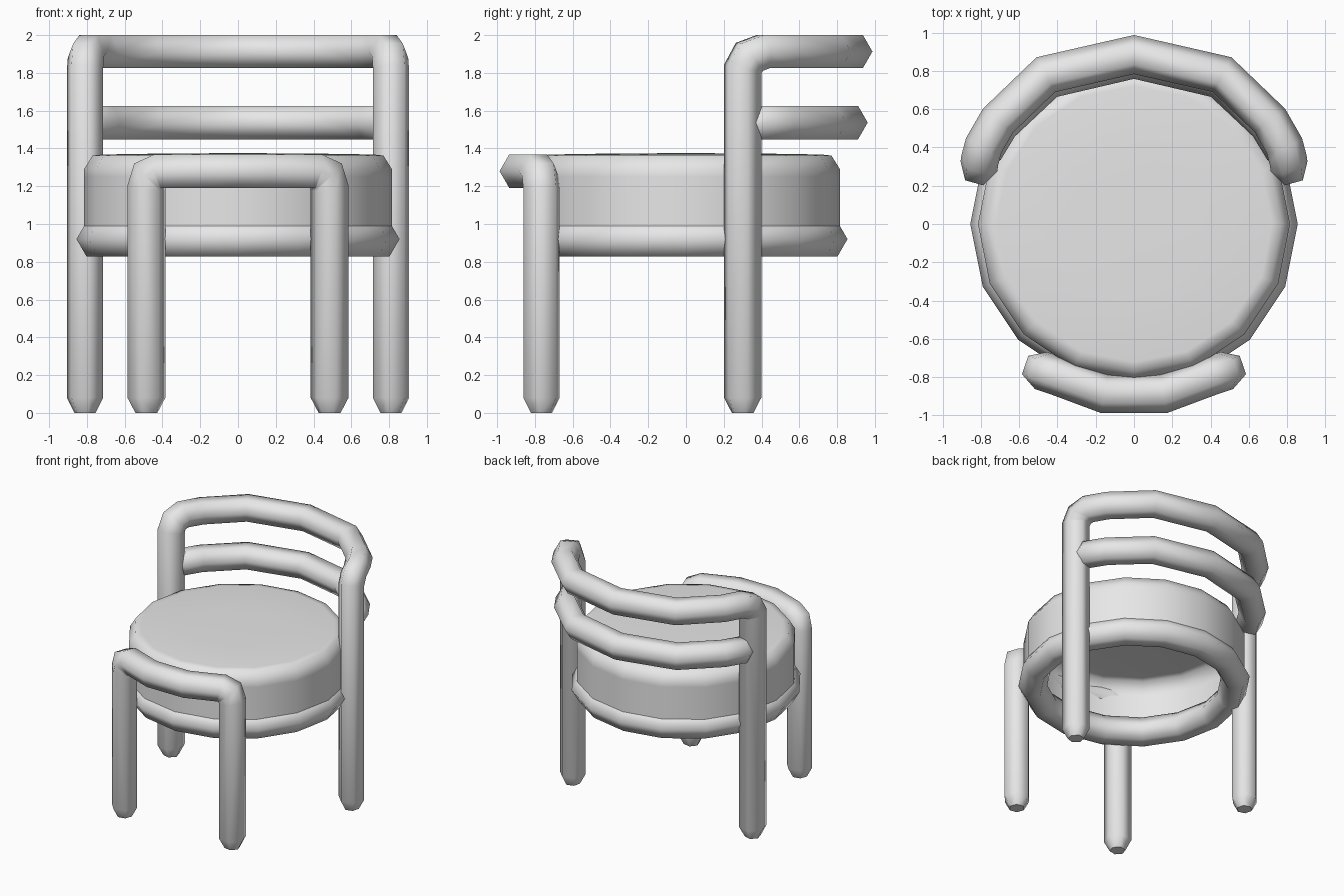
import bpy, bmesh
from math import sin, cos, tau
from mathutils import Vector

cube = bpy.data.objects.get("Cube")
if cube:
    bpy.data.objects.remove(cube)

grey = bpy.data.materials.new("light_grey")
grey.use_nodes = True
colour = (0.8, 0.8, 0.8, 1)
grey.diffuse_color = colour
for node in grey.node_tree.nodes:
    if node.type == 'BSDF_PRINCIPLED':
        node.inputs["Base Color"].default_value = colour

TUBE = 0.102


def finish(name, bm):
    bmesh.ops.recalc_face_normals(bm, faces=bm.faces)
    for f in bm.faces:
        f.smooth = len(f.verts) < 5
    mesh = bpy.data.meshes.new(name)
    bm.to_mesh(mesh)
    bm.free()
    mesh.materials.append(grey)
    obj = bpy.data.objects.new(name, mesh)
    bpy.context.collection.objects.link(obj)
    return obj


def bridge(bm, a, b):
    n = len(a)
    for i in range(n):
        bm.faces.new((a[i], a[(i + 1) % n], b[(i + 1) % n], b[i]))


def half_tube(name, path, sides=6):
    """Mitred tube from the centre plane outwards, tapered at its end, mirrored in x."""
    pts = [Vector(p) for p in path]
    bm = bmesh.new()
    ring = [Vector((0, TUBE * cos(tau * i / sides), TUBE * sin(tau * i / sides)))
            for i in range(sides)]
    prev = [bm.verts.new(pts[0] + o) for o in ring]
    for k in range(1, len(pts)):
        d = (pts[k] - pts[k - 1]).normalized()
        last = k == len(pts) - 1
        normal = d if last else (d + (pts[k + 1] - pts[k]).normalized()).normalized()
        ring = [o - d * (o.dot(normal) / d.dot(normal)) for o in ring]
        cur = [bm.verts.new(pts[k] + o * (0.58 if last else 1)) for o in ring]
        bridge(bm, prev, cur)
        prev = cur
    bm.faces.new(prev)
    obj = finish(name, bm)
    obj.modifiers.new("mirror", 'MIRROR').use_clip = True
    return obj


def lathe(name, profile, closed=False, steps=16):
    """Revolve an (radius, height) profile about z."""
    bm = bmesh.new()
    rings = [[bm.verts.new((r * cos(tau * i / steps), r * sin(tau * i / steps), z))
              for i in range(steps)] for r, z in profile]
    for a, b in zip(rings, rings[1:]):
        bridge(bm, a, b)
    if closed:
        bridge(bm, rings[-1], rings[0])
    bmesh.ops.remove_doubles(bm, verts=bm.verts, dist=0.0005)
    return finish(name, bm)


# Back frame: top rail bending down into the two back legs
half_tube("back_frame", [
    (0, 0.885, 1.913), (0.46, 0.78, 1.913), (0.71, 0.54, 1.913),
    (0.785, 0.41, 1.913), (0.805, 0.335, 1.885), (0.81, 0.30, 1.82),
    (0.81, 0.30, 0.08), (0.81, 0.30, 0)])

# Middle back rail, ending inside the back legs
half_tube("back_rail", [
    (0, 0.86, 1.537), (0.45, 0.755, 1.537), (0.70, 0.52, 1.537),
    (0.785, 0.38, 1.537), (0.805, 0.33, 1.537)])

# Front frame: low curved rail bending down into the two front legs
half_tube("front_frame", [
    (0, -0.885, 1.28), (0.155, -0.885, 1.28), (0.41, -0.79, 1.28),
    (0.465, -0.772, 1.255), (0.485, -0.765, 1.19),
    (0.485, -0.765, 0.08), (0.485, -0.765, 0)])

# Seat ring: hexagonal tube around the base of the cushion
lathe("seat_ring", [(0.748 + 0.107 * cos(tau * i / 6), 0.92 + 0.107 * sin(tau * i / 6))
                    for i in range(6)], closed=True)

# Cushion: open-bottomed drum with a softly domed top
lathe("seat_cushion", [(0.815, 0.92), (0.815, 1.25), (0.815, 1.29), (0.77, 1.362),
                       (0.72, 1.368), (0.35, 1.374), (0, 1.375)])
